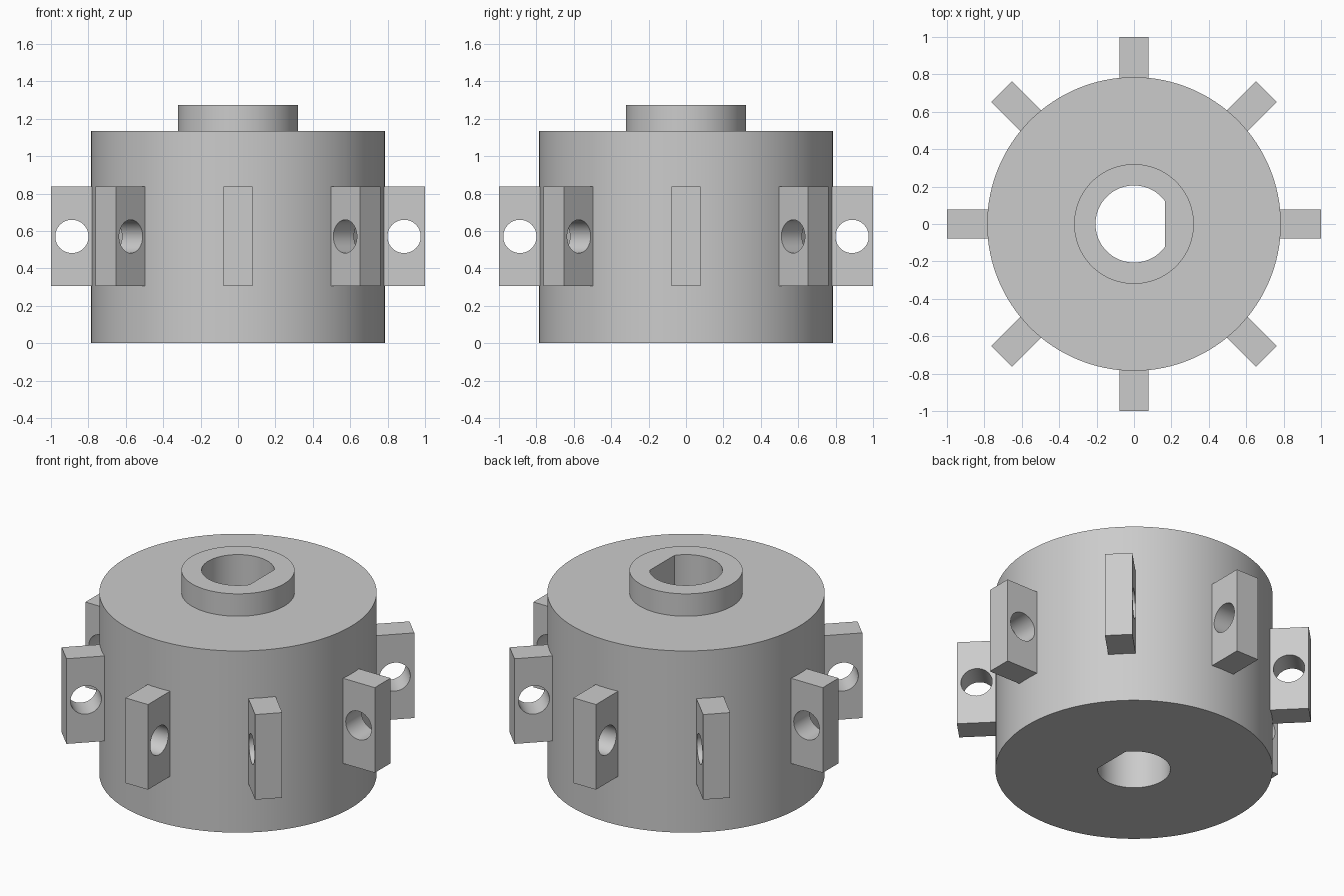
import bpy
import bmesh
from math import cos, sin, pi, radians
from mathutils import Matrix

if "Cube" in bpy.data.objects:
    bpy.data.objects.remove(bpy.data.objects["Cube"], do_unlink=True)

# One grey material for the whole part
grey = bpy.data.materials.new("light_grey")
grey.use_nodes = True
colour = (0.6, 0.6, 0.6, 1)
grey.diffuse_color = colour
grey.node_tree.nodes["Principled BSDF"].inputs["Base Color"].default_value = colour


def skin_rings(name, rings):
    """Join equal-length rings one after another, the last back to the first."""
    bm = bmesh.new()
    loops = [[bm.verts.new(p) for p in ring] for ring in rings]
    n = len(loops[0])
    for a, b in zip(loops, loops[1:] + loops[:1]):
        for i in range(n):
            j = (i + 1) % n
            bm.faces.new((a[i], a[j], b[j], b[i]))
    bmesh.ops.recalc_face_normals(bm, faces=bm.faces)
    mesh = bpy.data.meshes.new(name)
    bm.to_mesh(mesh)
    bm.free()
    mesh.materials.append(grey)
    obj = bpy.data.objects.new(name, mesh)
    bpy.context.collection.objects.link(obj)
    bpy.ops.object.select_all(action="DESELECT")
    obj.select_set(True)
    bpy.context.view_layer.objects.active = obj
    bpy.ops.object.shade_smooth_by_angle(angle=radians(30))
    return obj


def angles(n):
    return [2 * pi * i / n for i in range(n)]


# Drum with raised collar and a D-shaped through bore
DRUM_R, DRUM_TOP = 0.785, 1.135
COLLAR_R, COLLAR_TOP = 0.32, 1.275
BORE_R, FLAT_X = 0.206, 0.166
SEGMENTS = 128


def circle(r, z, flat=9):
    return [(min(r * cos(a), flat), r * sin(a), z) for a in angles(SEGMENTS)]


skin_rings("hub", [
    circle(BORE_R, 0, FLAT_X),
    circle(DRUM_R, 0),
    circle(DRUM_R, DRUM_TOP),
    circle(COLLAR_R, DRUM_TOP),
    circle(COLLAR_R, COLLAR_TOP),
    circle(BORE_R, COLLAR_TOP, FLAT_X),
])

# Lugs around the drum, each with a round cross hole
LUGS, LUG_SEGMENTS = 8, 48
HALF_WIDTH, HALF_LENGTH, HALF_HEIGHT = 0.078, 0.125, 0.266
LUG_X, HOLE_X, LUG_Z, HOLE_R = 0.875, 0.888, 0.571, 0.089


def hole_ring(y):
    return [(HOLE_X + HOLE_R * cos(a), y, LUG_Z + HOLE_R * sin(a))
            for a in angles(LUG_SEGMENTS)]


def block_ring(y):
    ring = []
    for a in angles(LUG_SEGMENTS):
        k = max(abs(cos(a)), abs(sin(a)))
        ring.append((LUG_X + HALF_LENGTH * cos(a) / k, y,
                     LUG_Z + HALF_HEIGHT * sin(a) / k))
    return ring


for i in range(LUGS):
    lug = skin_rings(f"lug_{i + 1}", [
        hole_ring(-HALF_WIDTH), block_ring(-HALF_WIDTH),
        block_ring(HALF_WIDTH), hole_ring(HALF_WIDTH),
    ])
    lug.matrix_world = Matrix.Rotation(2 * pi * i / LUGS, 4, "Z")
